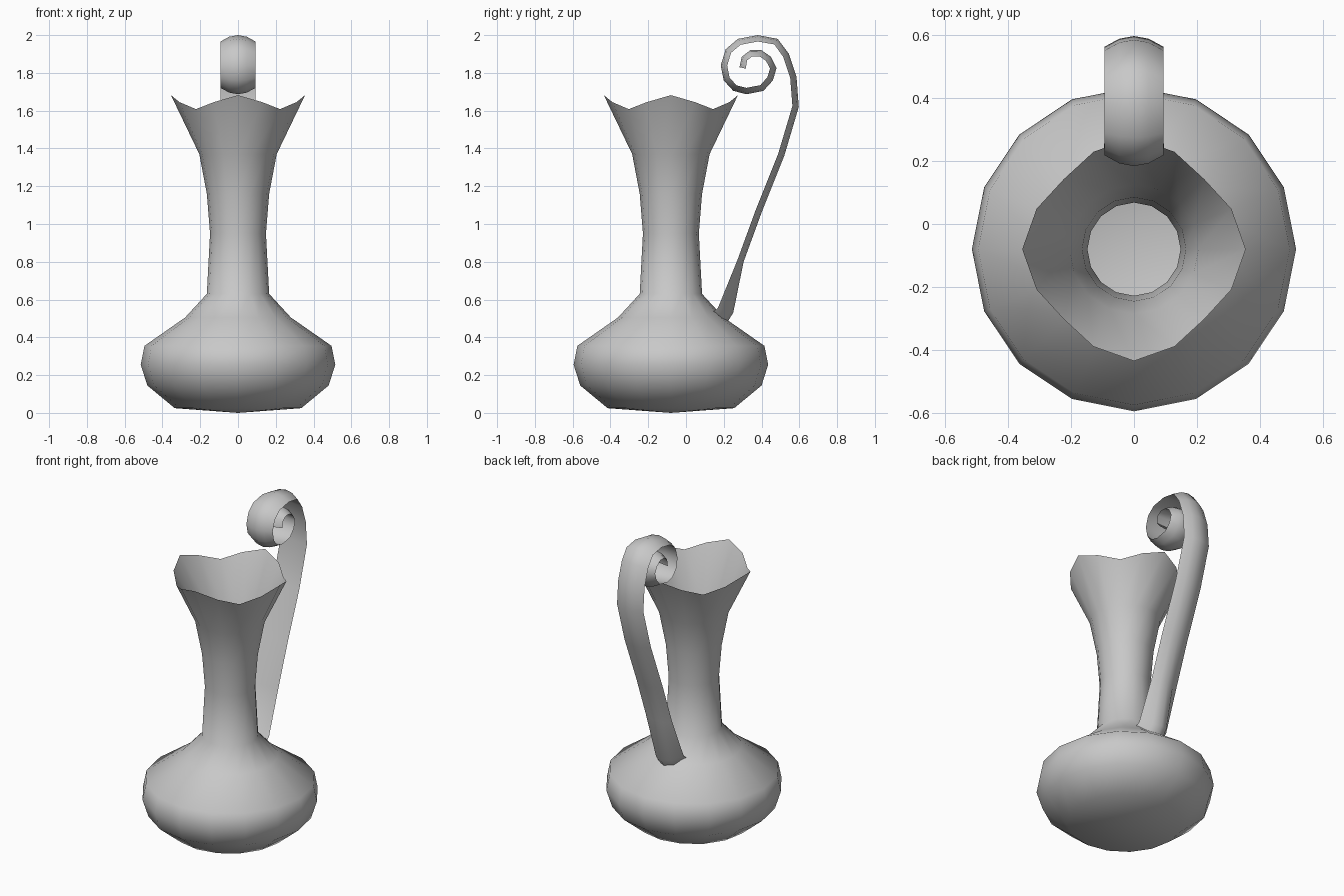
import bpy, bmesh
from math import cos, sin, pi, radians
from mathutils import Vector

cube = bpy.data.objects.get("Cube")
if cube:
    bpy.data.objects.remove(cube, do_unlink=True)

# Plain grey clay
clay = bpy.data.materials.new("grey_clay")
clay.use_nodes = True
colour = (0.58, 0.58, 0.58, 1)
clay.diffuse_color = colour
clay.node_tree.nodes["Principled BSDF"].inputs["Base Color"].default_value = colour

AXIS_Y = -0.08
SIDES = 16


def finish(name, bm):
    bmesh.ops.recalc_face_normals(bm, faces=bm.faces)
    mesh = bpy.data.meshes.new(name)
    bm.to_mesh(mesh)
    bm.free()
    mesh.materials.append(clay)
    obj = bpy.data.objects.new(name, mesh)
    bpy.context.collection.objects.link(obj)
    bpy.ops.object.select_all(action='DESELECT')
    obj.select_set(True)
    bpy.context.view_layer.objects.active = obj
    bpy.ops.object.shade_smooth_by_angle(angle=radians(60))
    return obj


def bridge(bm, a, b):
    for i in range(len(a)):
        j = (i + 1) % len(a)
        bm.faces.new((a[i], a[j], b[j], b[i]))


# Jug body: turned profile (radius, height) with a four-cornered wavy rim
profile = [(0.335, 0.025), (0.48, 0.145), (0.515, 0.255), (0.495, 0.355),
           (0.28, 0.505), (0.165, 0.63), (0.148, 0.95), (0.165, 1.16),
           (0.205, 1.37)]
bm = bmesh.new()
rings = []
for r, z in profile + [(0.335, 1.645)]:
    ring = []
    for i in range(SIDES):
        a = 2 * pi * i / SIDES
        wave = cos(4 * a) if z > 1.5 else 0
        rr, zz = r + 0.02 * wave, z + 0.037 * wave
        ring.append(bm.verts.new((rr * cos(a), AXIS_Y + rr * sin(a), zz)))
    rings.append(ring)
for a, b in zip(rings, rings[1:]):
    bridge(bm, a, b)
base = bm.verts.new((0, AXIS_Y, 0))
for i in range(SIDES):
    bm.faces.new((base, rings[0][(i + 1) % SIDES], rings[0][i]))
finish("jug_body", bm)

# Handle: crowned strap along a path of (y, z), rolled into a scroll at the top
path = [(0.20, 0.45), (0.25, 0.53), (0.305, 0.80), (0.40, 1.06), (0.52, 1.36),
        (0.597, 1.62), (0.585, 1.78), (0.545, 1.90), (0.485, 1.98), (0.38, 2.0),
        (0.275, 1.98), (0.21, 1.925), (0.184, 1.84), (0.20, 1.76), (0.25, 1.705),
        (0.32, 1.687), (0.41, 1.705), (0.46, 1.76), (0.479, 1.825), (0.45, 1.885),
        (0.40, 1.92), (0.34, 1.92), (0.295, 1.885), (0.283, 1.83)]
flare = {0: (0.11, 0.11), 1: (0.102, 0.085)}
# Strap section: (fraction of half width, fraction of depth below the crown)
section = [(-1, 1), (-0.5, 0.25), (0, 0), (0.5, 0.25), (1, 1), (0, 0.75)]
points = [Vector(p) for p in path]
bm = bmesh.new()
rings = []
for i, p in enumerate(points):
    before = points[max(i - 1, 0)]
    after = points[min(i + 1, len(points) - 1)]
    t = (after - before).normalized()
    out = Vector((t.y, -t.x))
    half, depth = flare.get(i, (0.093, 0.034))
    ring = []
    for u, d in section:
        q = p - out * depth * d
        ring.append(bm.verts.new((half * u, q.x, q.y)))
    rings.append(ring)
for a, b in zip(rings, rings[1:]):
    bridge(bm, a, b)
bm.faces.new(rings[0])
bm.faces.new(rings[-1])
finish("scroll_handle", bm)
